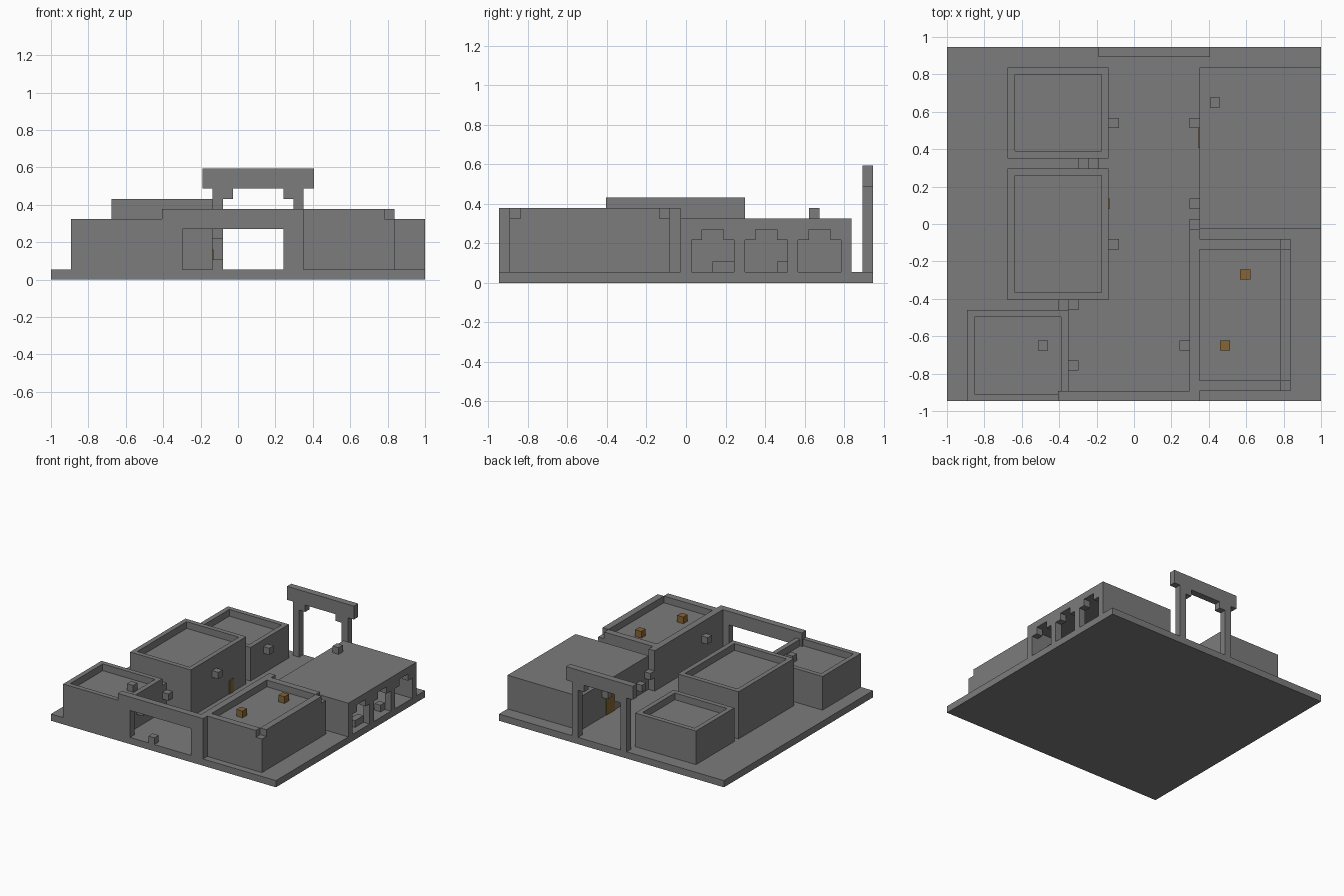
import bpy
import bmesh
from mathutils import Vector

CELL = 2 / 37           # the whole model sits on a grid of cubes
W, D = 37, 35           # plot size in cells

if "Cube" in bpy.data.objects:
    bpy.data.objects.remove(bpy.data.objects["Cube"], do_unlink=True)


def material(name, colour):
    mat = bpy.data.materials.new(name)
    mat.use_nodes = True
    mat.diffuse_color = colour
    bsdf = mat.node_tree.nodes["Principled BSDF"]
    bsdf.inputs["Base Color"].default_value = colour
    bsdf.inputs["Roughness"].default_value = 0.9
    return mat


GREY = material("stone grey", (0.2, 0.2, 0.2, 1))
BROWN = material("warm brown", (0.24, 0.13, 0.035, 1))


def place(p):
    return Vector((p[0] - W / 2, p[1] - D / 2, p[2])) * CELL


def add_box(bm, lo, hi):
    a, b = place(lo), place(hi)
    verts = bmesh.ops.create_cube(bm, size=1)["verts"]
    bmesh.ops.scale(bm, vec=b - a, verts=verts)
    bmesh.ops.translate(bm, vec=(a + b) / 2, verts=verts)


def finish(name, bm, mat):
    mesh = bpy.data.meshes.new(name)
    bm.to_mesh(mesh)
    bm.free()
    mesh.materials.append(mat)
    obj = bpy.data.objects.new(name, mesh)
    bpy.context.collection.objects.link(obj)
    return obj


def boxes(name, spans, mat=GREY):
    bm = bmesh.new()
    for lo, hi in spans:
        add_box(bm, lo, hi)
    return finish(name, bm, mat)


def cubes(name, cells, mat=GREY):
    return boxes(name, [(c, [v + 1 for v in c]) for c in cells], mat)


def sunken_roof_house(name, lo, hi):
    """Solid block whose roof is inset by a cell and lowered by a cell."""
    bm = bmesh.new()
    add_box(bm, lo, hi)
    bm.faces.ensure_lookup_table()
    bm.normal_update()
    top = max(bm.faces, key=lambda f: f.calc_center_median().z)
    bmesh.ops.inset_region(bm, faces=[top], thickness=CELL)
    rim = bmesh.ops.extrude_face_region(bm, geom=[top])
    bmesh.ops.translate(bm, vec=(0, 0, -CELL),
                        verts=[g for g in rim["geom"] if isinstance(g, bmesh.types.BMVert)])
    if top.is_valid:
        bmesh.ops.delete(bm, geom=[top], context="FACES_ONLY")
    bmesh.ops.recalc_face_normals(bm, faces=bm.faces)
    return finish(name, bm, GREY)


# Ground slab
boxes("ground_slab", [((0, 0, 0), (W, D, 1))])

# Three houses along the right side
sunken_roof_house("front_right_house", (2, 0, 1), (12, 9, 6))
sunken_roof_house("middle_house", (6, 10, 1), (16, 23, 8))
sunken_roof_house("back_right_house", (6, 24, 1), (16, 33, 6))

# Short walls joining the houses
boxes("house_links", [((11, 9, 1), (12, 10, 5)), ((13, 23, 1), (14, 24, 5))])

# Front wall with a wide entrance
boxes("front_wall", [
    ((11, 0, 1), (13, 1, 7)),
    ((23, 0, 1), (25, 1, 7)),
    ((13, 0, 5), (23, 1, 7)),
])

# Front left house: roof edged by a parapet with open outer corners
boxes("front_left_house", [((24, 1, 1), (34, 16, 6))])
boxes("front_left_parapet", [
    ((24, 1, 6), (25, 16, 7)),
    ((25, 1, 6), (33, 2, 7)),
    ((25, 15, 6), (33, 16, 7)),
    ((33, 2, 6), (34, 15, 7)),
])
boxes("courtyard_pillar", [((24, 16, 1), (25, 17, 7))])

# Back left hall: hollow, with a windowed outer wall
boxes("hall_walls", [
    ((25, 17, 1), (26, 33, 5)),
    ((26, 17, 1), (37, 18, 5)),
    ((26, 32, 1), (37, 33, 5)),
])
boxes("hall_roof", [((25, 17, 5), (37, 33, 6))])
window_wall = []
for start in (18, 23, 28):
    end = start + 4
    # stepped window heads: upper corners closed
    window_wall += [((36, start, 4), (37, start + 1, 5)),
                    ((36, end - 1, 4), (37, end, 5))]
    if start > 18:
        window_wall.append(((36, start - 1, 1), (37, start, 5)))
boxes("hall_window_wall", window_wall)
boxes("hall_furniture", [
    ((35, 20, 1), (36, 22, 2)),
    ((35, 26, 1), (36, 27, 2)),
])

# Tall gateway at the back
gate = [((15, 34, 9), (26, 35, 11))]
for post, bracket in ((16, 17), (24, 23)):
    gate.append(((post, 34, 1), (post + 1, 35, 9)))
    gate.append(((bracket, 34, 8), (bracket + 1, 35, 9)))
boxes("back_gateway", gate)

# Small cubes: wall lanterns, roof blocks and an entrance stone
cubes("wall_lanterns", [
    (16, 15, 5), (16, 27, 4), (12, 3, 3), (12, 9, 3), (14, 23, 3),
    (23, 5, 4), (24, 27, 4), (24, 19, 2), (24, 17, 3),
])
cubes("roof_blocks", [(9, 5, 5), (26, 29, 6)])
cubes("entrance_stone", [(16, 0, 1)])
cubes("roof_crates", [(27, 5, 6), (29, 12, 6)], BROWN)

# Thin brown doors facing the courtyard
boxes("middle_house_door", [((16, 19, 1), (16.1, 20, 3))], BROWN)
boxes("hall_door", [((24.9, 25, 1), (25, 27, 4))], BROWN)
